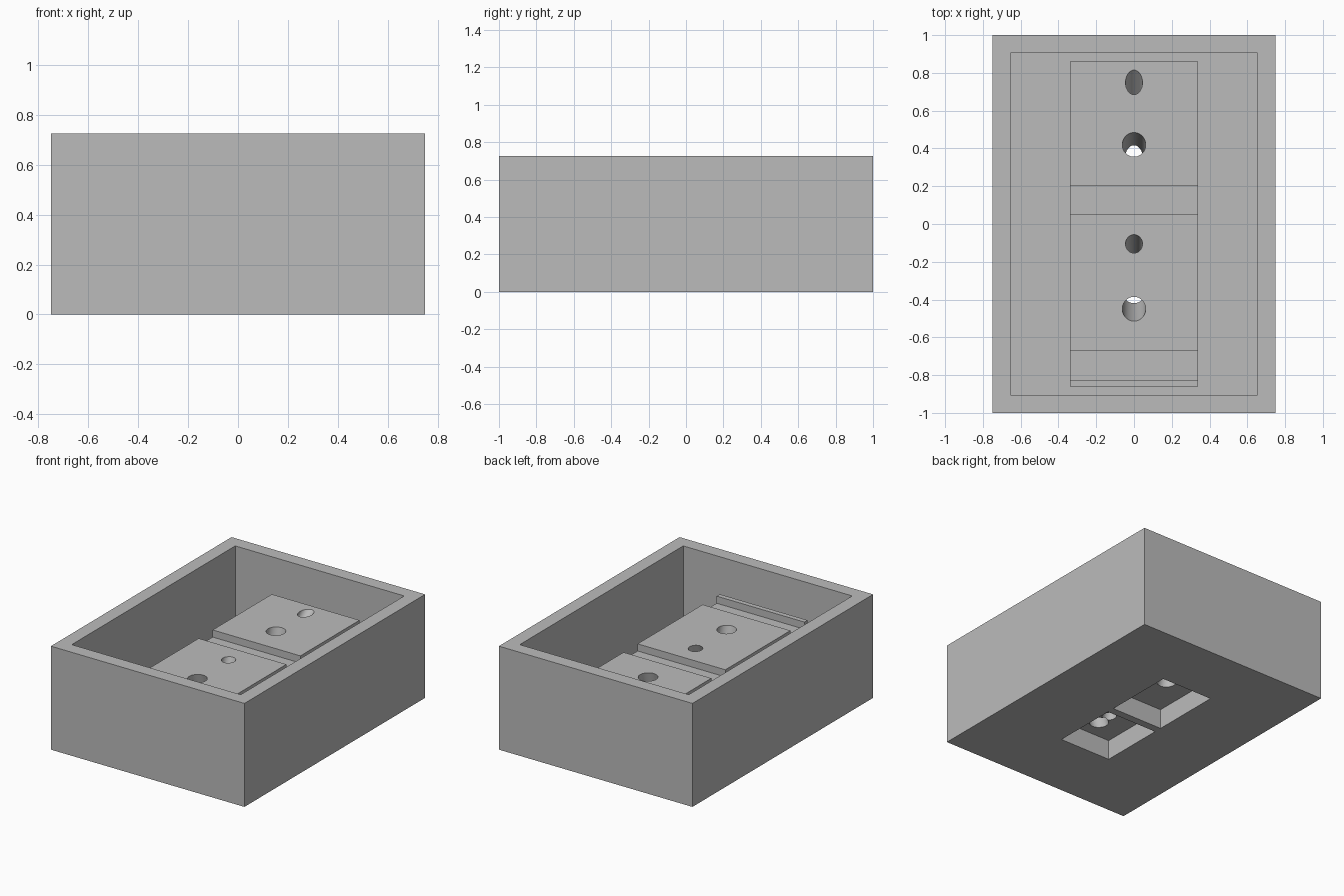
import bpy
import bmesh
from mathutils import Vector, Matrix

cube = bpy.data.objects.get("Cube")
if cube:
    bpy.data.objects.remove(cube, do_unlink=True)

HEIGHT = 0.725
FLOOR = 0.095
CORE_TOP = 0.488
SLOT_BOTTOM = 0.438
POCKET_TOP = 0.14

grey = bpy.data.materials.new("plain grey")
grey.use_nodes = True
colour = (0.5, 0.5, 0.5, 1)
grey.diffuse_color = colour
grey.node_tree.nodes["Principled BSDF"].inputs["Base Color"].default_value = colour


def make_object(name, bm):
    mesh = bpy.data.meshes.new(name)
    bm.to_mesh(mesh)
    bm.free()
    mesh.materials.append(grey)
    obj = bpy.data.objects.new(name, mesh)
    bpy.context.collection.objects.link(obj)
    return obj


def box(name, half_x, y0, y1, z0, z1):
    bm = bmesh.new()
    size = Matrix.Diagonal((2 * half_x, y1 - y0, z1 - z0, 1))
    place = Matrix.Translation((0, (y0 + y1) / 2, (z0 + z1) / 2))
    bmesh.ops.create_cube(bm, size=1, matrix=place @ size)
    return make_object(name, bm)


def slanted_rod(name, y_top, y_bottom, radius):
    top = Vector((0, y_top, CORE_TOP))
    bottom = Vector((0, y_bottom, POCKET_TOP))
    axis = (top - bottom).normalized()
    top += axis * 0.1
    bottom -= axis * 0.06
    turn = axis.to_track_quat("Z", "X").to_matrix().to_4x4()
    bm = bmesh.new()
    bmesh.ops.create_cone(bm, cap_ends=True, segments=40, radius1=radius, radius2=radius,
                          depth=(top - bottom).length,
                          matrix=Matrix.Translation((top + bottom) / 2) @ turn)
    return make_object(name, bm)


def combine(target, tool, operation):
    mod = target.modifiers.new(tool.name, "BOOLEAN")
    mod.operation = operation
    mod.solver = "EXACT"
    mod.object = tool
    bpy.context.view_layer.objects.active = target
    bpy.ops.object.modifier_apply(modifier=mod.name)
    bpy.data.objects.remove(tool, do_unlink=True)


# Open-topped case with a raised core standing on its floor
case = box("open_case", 0.75, -1, 1, 0, HEIGHT)
combine(case, box("cavity", 0.655, -0.905, 0.905, FLOOR, 1), "DIFFERENCE")
combine(case, box("core", 0.34, -0.86, 0.86, 0.05, CORE_TOP), "UNION")

# Cross slots in the top of the core
for y0, y1 in ((0.05, 0.205), (-0.825, -0.67)):
    combine(case, box("slot", 0.4, y0, y1, SLOT_BOTTOM, 0.6), "DIFFERENCE")

# Rectangular pockets under the base
for y0, y1 in ((0.03, 0.535), (-0.495, -0.025)):
    combine(case, box("pocket", 0.2, y0, y1, -0.1, POCKET_TOP), "DIFFERENCE")

# Slanted round holes from the core top into the pockets
for y_top, y_bottom, radius in ((0.75, 0.39, 0.045), (0.42, 0.33, 0.062),
                                (-0.105, -0.25, 0.045), (-0.45, -0.355, 0.062)):
    combine(case, slanted_rod("hole", y_top, y_bottom, radius), "DIFFERENCE")

# Smooth hole walls, sharp edges elsewhere
case.select_set(True)
bpy.context.view_layer.objects.active = case
bpy.ops.object.shade_smooth_by_angle(angle=0.5)
